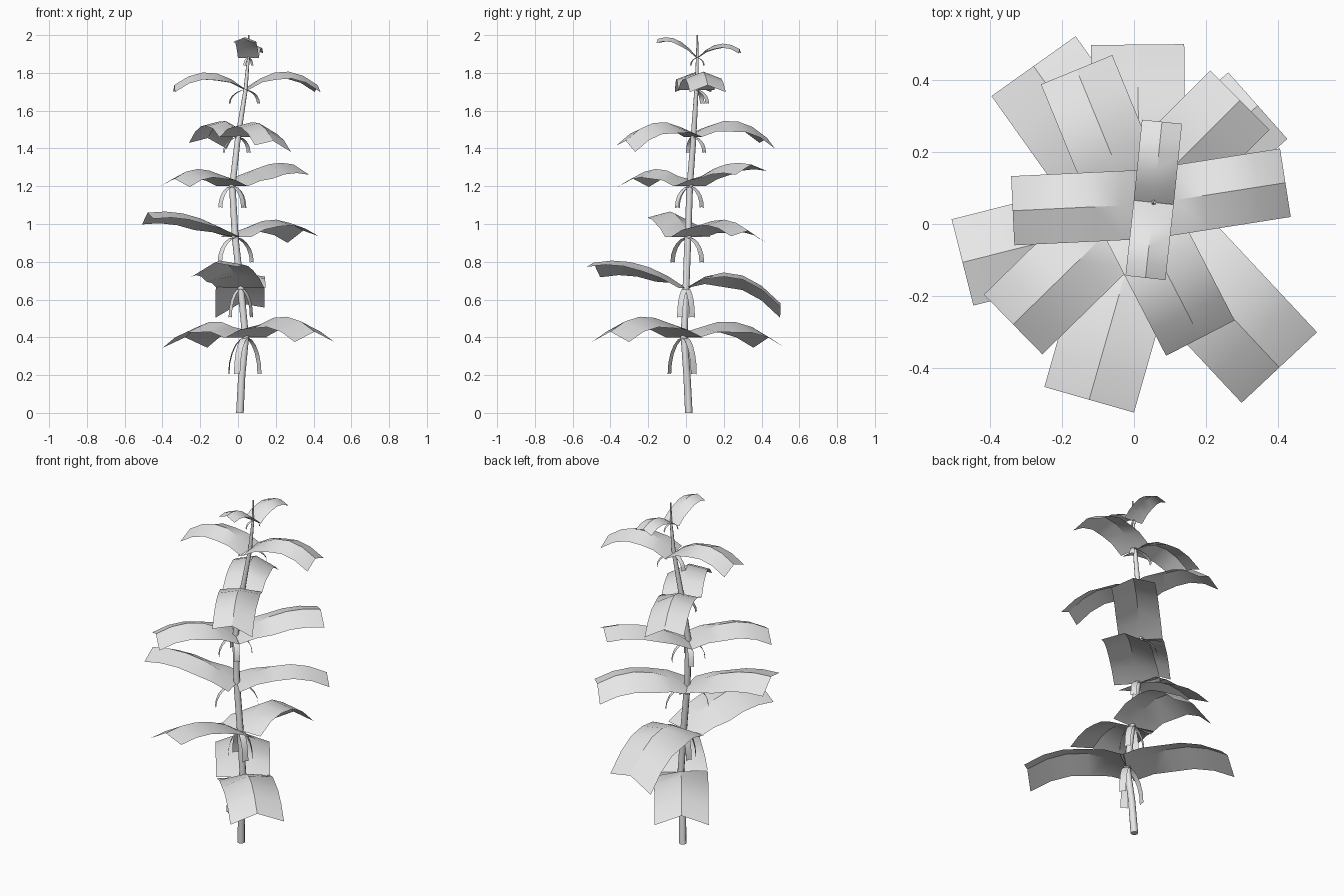
import bpy, bmesh, math
from mathutils import Vector

cube = bpy.data.objects.get("Cube")
if cube:
    bpy.data.objects.remove(cube, do_unlink=True)

grey = bpy.data.materials.new("pale_grey")
grey.use_nodes = True
GREY = (0.8, 0.8, 0.8, 1)
grey.diffuse_color = GREY
grey.node_tree.nodes["Principled BSDF"].inputs["Base Color"].default_value = GREY


def finish(bm, name, angle=30):
    mesh = bpy.data.meshes.new(name)
    bm.to_mesh(mesh)
    bm.free()
    obj = bpy.data.objects.new(name, mesh)
    bpy.context.collection.objects.link(obj)
    mesh.materials.append(grey)
    bpy.ops.object.select_all(action="DESELECT")
    obj.select_set(True)
    bpy.context.view_layer.objects.active = obj
    bpy.ops.object.shade_smooth_by_angle(angle=math.radians(angle))
    return obj


def bridge(bm, rows, closed=False):
    n = len(rows[0])
    for a, b in zip(rows, rows[1:]):
        for i in range(n if closed else n - 1):
            j = (i + 1) % n
            bm.faces.new((a[i], a[j], b[j], b[i]))


def ribbon(name, path, side, width, fold, roll=0):
    """Strip along a path, creased at the midrib; flat where it meets the stem."""
    bm = bmesh.new()
    rows = []
    for i, p in enumerate(path):
        ramp = min(1, i / 2)
        row = []
        for s in (1, 0, -1):
            dz = ramp * (s * roll / 2 - abs(s) * fold * width / 2)
            row.append(bm.verts.new(p + side * (s * width / 2) + Vector((0, 0, dz))))
        rows.append(row)
    bridge(bm, rows)
    finish(bm, name)


def leaf(name, base, end, width, arch, roll):
    end = Vector(end)
    out = Vector((end.x - base.x, end.y - base.y, 0)).normalized()
    side = Vector((-out.y, out.x, 0))
    path = []
    for i in range(6):
        t = i / 5
        path.append(base.lerp(end, t) + Vector((0, 0, 4 * arch * t * (1 - t))))
    ribbon(name, path, side, width, 0.38, roll)


def catkin(name, base, azimuth, reach, drop, width):
    a = math.radians(azimuth)
    out = Vector((math.cos(a), math.sin(a), 0))
    side = Vector((-out.y, out.x, 0))
    path = []
    for i in range(6):
        t = i / 5 * math.pi / 2
        path.append(base + out * (reach * math.sin(t)) - Vector((0, 0, drop * (1 - math.cos(t)))))
    ribbon(name, path, side, width, 0.3)


# Stem: x, y, z, radius
stem = [(.01, .015, 0, .02), (.02, .005, .2, .019), (.04, -.01, .4, .018),
        (.015, 0, .66, .018), (-.015, .01, .93, .018), (-.03, .02, 1.2, .017),
        (0, .04, 1.46, .015), (.04, .055, 1.71, .011), (.055, .06, 1.88, .007),
        (.058, .06, 2, .004)]
bm = bmesh.new()
rings = []
for x, y, z, r in stem:
    ring = []
    for k in range(8):
        a = k * math.tau / 8
        ring.append(bm.verts.new((x + r * math.cos(a), y + r * math.sin(a), z)))
    rings.append(ring)
bridge(bm, rings, closed=True)
bm.faces.new(rings[0][::-1])
bm.faces.new(rings[-1])
finish(bm, "stem", 60)

# Leaf pairs from bottom to top: width, then (tip, arch, roll) for each leaf
pairs = [
    (.288, ((.405, -.40, .43), .095, 0), ((-.28, .44, .40), .085, 0)),
    (.260, ((.01, .50, .58), .12, -.055), ((-.125, -.49, .795), .06, .055)),
    (.248, ((.345, .33, .965), .075, -.035), ((-.478, -.107, 1.06), .05, .03)),
    (.233, ((.295, .345, 1.315), .05, .02), ((-.337, -.28, 1.24), .07, 0)),
    (.215, ((.185, -.318, 1.44), .09, -.035), ((-.16, .43, 1.455), .09, .03)),
    (.193, ((.422, .115, 1.735), .085, 0), ((-.338, .037, 1.735), .08, 0)),
    (.112, ((.078, .285, 1.925), .05, 0), ((.032, -.15, 1.98), .045, 0)),
]
# Hanging flower stalks at each joint: reach, drop, directions
stalks = [
    (.09, .19, (240, 35, 170)),
    (.065, .15, (210, 330, 30, 150)),
    (.115, .13, (40, 225)),
    (.09, .11, (45, 135, 225, 310)),
    (.08, .08, (200, 45)),
    (.09, .07, (40, 160)),
    (.04, .04, (60, 240)),
]
for n, (pair, stalk) in enumerate(zip(pairs, stalks), 1):
    node = Vector(stem[n + 1][:3])
    width = pair[0]
    for tag, (tip, arch, roll) in zip("ab", pair[1:]):
        leaf(f"leaf_{n}{tag}", node, tip, width, arch, roll)
    reach, drop, turns = stalk
    for k, azimuth in enumerate(turns, 1):
        catkin(f"flower_stalk_{n}_{k}", node, azimuth, reach, drop, width * .13)
